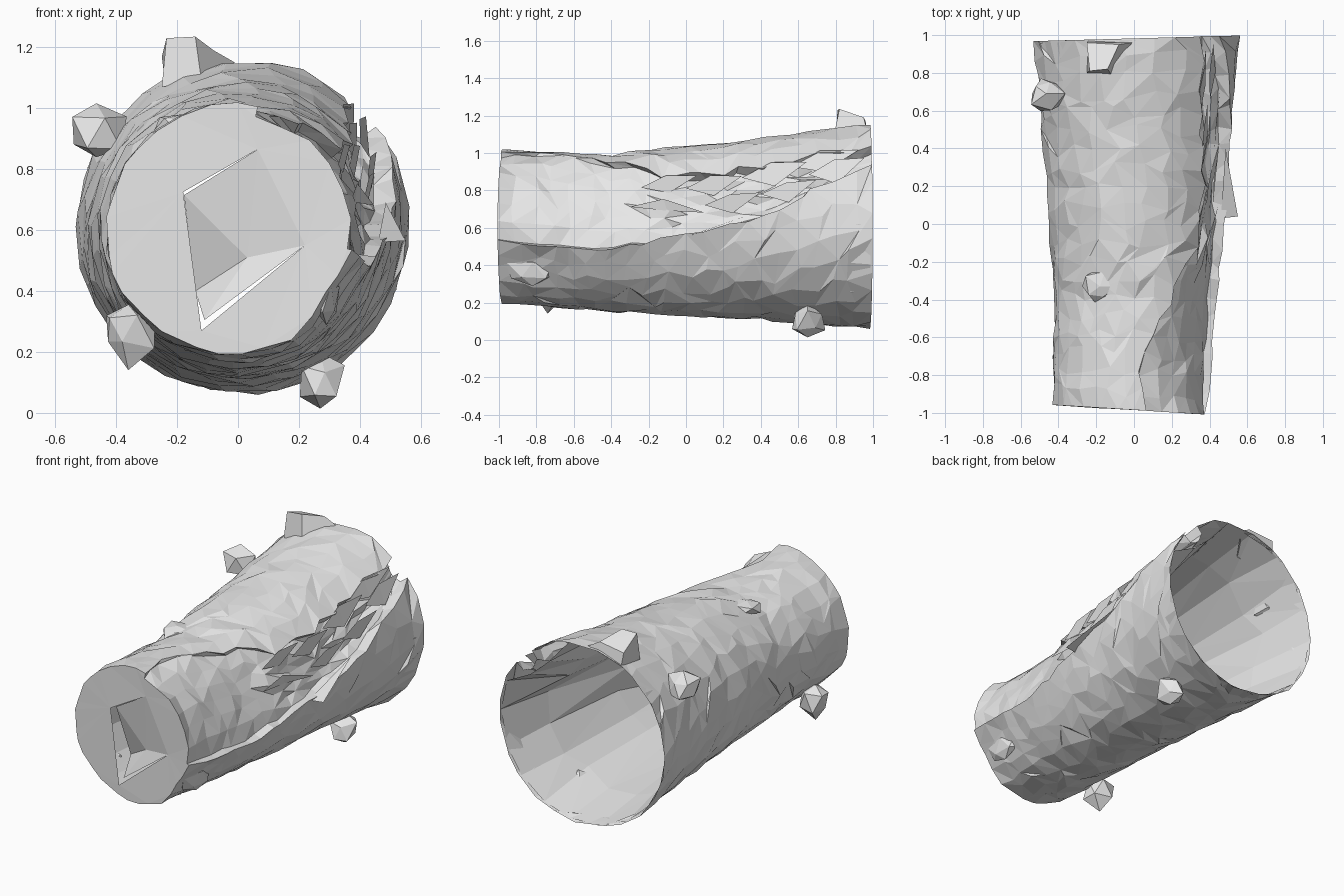
import bpy, bmesh, math, random
from mathutils import Vector

if "Cube" in bpy.data.objects:
    bpy.data.objects.remove(bpy.data.objects["Cube"])

random.seed(7)
grey = bpy.data.materials.new("weathered_grey")
grey.diffuse_color = (0.8, 0.8, 0.8, 1)
grey.use_nodes = True
grey.node_tree.nodes["Principled BSDF"].inputs["Base Color"].default_value = grey.diffuse_color
jit = lambda a: random.uniform(-a, a)


def finish(bm, name):
    me = bpy.data.meshes.new(name)
    bm.to_mesh(me)
    bm.free()
    me.materials.append(grey)
    ob = bpy.data.objects.new(name, me)
    bpy.context.collection.objects.link(ob)
    return ob


def lerp_table(table, y):
    for a, b in zip(table, table[1:]):
        if y <= b[0]:
            t = max(0, (y - a[0]) / (b[0] - a[0]))
            return [p + (q - p) * t for p, q in zip(a[1:], b[1:])]
    return table[-1][1:]


# Trunk: y, centre x, centre z, radius
TRUNK = [(-1, -.02, .605, .412), (-.4, .0, .572, .42), (0, .005, .585, .455),
         (.5, .01, .595, .495), (1, .015, .61, .550)]
# Stripped bark: y, lower angle, upper angle, depth at the edges, depth at the middle
RIP = [(-1, -10, 78, .01, .03), (-.85, -10, 84, .02, .06), (-.5, -11, 68, .02, .085),
       (-.2, -8, 53, .03, .07), (-.1, -6, 40, .04, .06), (.4, 8, 42, .06, .09),
       (.7, 22, 50, .06, .10), (1, 37, 52, .06, .09)]


def on_trunk(y, deg, dr=0.0):
    cx, cz, r = lerp_table(TRUNK, y)
    a = math.radians(deg)
    c = math.cos(a)
    # flattened lower right corner at the front end
    off = abs((deg + 180) % 360 - 180 + 30)
    dr -= .045 * max(0, 1 - off / 30) * max(0, min(1, (-.5 - y) / .5))
    skew = (-.025 * c if y < 0 else .015 * c) * abs(y)
    return Vector((cx + (r + dr) * c, y * .983 + skew, cz + (r + dr) * math.sin(a)))


def skin(bm, rings):
    n = len(rings[0])
    for r0, r1 in zip(rings, rings[1:]):
        for k in range(n):
            j = (k + 1) % n
            a, b, c, d = r0[k], r0[j], r1[j], r1[k]
            tris = ((a, b, c), (a, c, d)) if random.random() < .5 else ((a, b, d), (b, c, d))
            for t in tris:
                bm.faces.new(t)


ROWS, OUTER, INNER = 20, 23, 7
bm = bmesh.new()
rings = []
for i in range(ROWS + 1):
    y0 = -1 + 2 * i / ROWS
    end = i in (0, ROWS)
    lo, hi, d_edge, d_mid = lerp_table(RIP, y0)
    if not end:
        lo, hi = lo + jit(2), hi + jit(4)
    ring = []
    # bark, from the upper lip round the back to the lower lip
    for k in range(OUTER):
        ang = hi + (lo + 360 - hi) * k / (OUTER - 1)
        low_lip = k == OUTER - 1
        if 0 < k < OUTER - 1:
            ang += jit(4)
        y = y0 if end else y0 + jit(.038)
        dr = jit(.008) + (.02 if low_lip and not end else 0)
        ring.append(bm.verts.new(on_trunk(y, ang, dr)))
    # bare wood inside the rip
    for k in range(INNER):
        t = k / (INNER - 1)
        ang = lo + (hi - lo) * t
        y = y0 if end else y0 + jit(.03)
        depth = d_edge + (d_mid - d_edge) * math.sin(math.pi * t)
        if i == 0 and k >= INNER - 2:
            depth = .04
        ring.append(bm.verts.new(on_trunk(y, ang, -depth + jit(.004 if end else .01 + .01 * (y0 > -.2)))))
    rings.append(ring)
skin(bm, rings)
front_ring = [v.co.copy() for v in rings[0]]
finish(bm, "trunk_shell")

# Hollow inside, with broad smooth facets
bm = bmesh.new()
rings = []
for y, gap in [(-.97, .03), (-.45, .025), (.1, .03), (.6, .025), (.99, .004)]:
    lo, hi, d_edge, d_mid = lerp_table(RIP, y)
    ring = []
    for k in range(18):
        ang = -180 + 20 * k + jit(3)
        extra = d_mid + .01 if lo - 12 < ang < hi + 12 else 0
        ring.append(bm.verts.new(on_trunk(y + (jit(.06) if abs(y) < .9 else 0), ang, -gap - extra)))
    rings.append(ring)
skin(bm, rings)
finish(bm, "hollow_lining")

# Front end face with a broken opening
HOLE = [(-.18, .725), (.065, .865), (.22, .55), (-.12, .27)]
bm = bmesh.new()


def front_y(x):
    return -.983 - .04 * x


def loop(points):
    vs = [bm.verts.new(p) for p in points]
    return [bm.edges.new((vs[i], vs[(i + 1) % len(vs)])) for i in range(len(vs))]


edges = loop(front_ring) + loop([(x, front_y(x), z) for x, z in HOLE])
bmesh.ops.triangle_fill(bm, edges=edges, use_beauty=True, normal=(0, -1, 0))
finish(bm, "front_end_face")

# Loose flap of wood hinged on the right of the opening
bm = bmesh.new()
fl = [bm.verts.new((x, front_y(x) + d, z)) for x, z, d in
      [(.065, .865, 0), (.22, .55, 0), (-.11, .305, .03), (-.14, .40, .14),
       (-.177, .715, .05), (.03, .51, .05)]]
for i in range(5):
    bm.faces.new((fl[i], fl[(i + 1) % 5], fl[5]))
finish(bm, "front_flap")


# Knots: faceted lumps with a jagged outline
def knot(name, centre, size, seed):
    random.seed(seed)
    bm = bmesh.new()
    bmesh.ops.create_icosphere(bm, subdivisions=1, radius=1)
    for v in bm.verts:
        s = random.uniform(.7, 1.2)
        v.co = Vector(c + p * s * h for c, p, h in zip(centre, v.co, size))
        v.co.z = max(v.co.z, 0)
    return finish(bm, name)


knot("knot_left_upper", (-.465, .69, .92), (.10, .10, .105), 1)
knot("knot_left_lower", (-.36, -.74, .27), (.10, .08, .11), 2)
knot("knot_bottom", (.27, .65, .10), (.075, .11, .105), 3)
knot("knot_right_front", (.29, -.82, .37), (.05, .15, .10), 4)
knot("knot_top_small", (-.18, -.33, .95), (.09, .09, .04), 5)

# Broken branch stub at the top back
bm = bmesh.new()
base = [bm.verts.new(p) for p in [(-.25, .80, 1.07), (-.12, .79, 1.09), (-.01, .96, 1.15), (-.24, .97, 1.09)]]
tip = [bm.verts.new(p) for p in [(-.235, .81, 1.23), (-.14, .82, 1.235), (-.08, .95, 1.19), (-.25, .96, 1.17)]]
for i in range(4):
    j = (i + 1) % 4
    bm.faces.new((base[i], base[j], tip[j], tip[i]))
bm.faces.new(tip[:3])
bm.faces.new((tip[0], tip[2], tip[3]))
finish(bm, "branch_stub")


# Splinters along the rip, each a thin folded sliver
def splinter(name, y, deg, length, width, lift, turn=0):
    bm = bmesh.new()
    a = bm.verts.new(on_trunk(y, deg, -.03))
    b = bm.verts.new(on_trunk(y + length * .45, deg + width, lift))
    c = bm.verts.new(on_trunk(y + length, deg + turn, lift * .6))
    d = bm.verts.new(on_trunk(y + length * .5, deg - width, -.05))
    bm.faces.new((a, b, d))
    bm.faces.new((b, c, d))
    finish(bm, name)


SPLINTERS = [(-.24, 36, .30, 5, .01, 3), (-.3, 20, .4, 4, -.02, -8),
             (.0, 32, .30, 6, .01, 4), (.1, 18, .3, 6, -.01, 6),
             (.3, 38, .35, 7, .01, 5), (.4, 24, .3, 6, -.01, 6),
             (.55, 45, .38, 6, .01, 3), (.66, 36, .3, 7, .0, 6)]
for i, s in enumerate(SPLINTERS):
    splinter(f"splinter_{i + 1}", *s)

# Long shard standing off the right side
bm = bmesh.new()
bm.faces.new([bm.verts.new(p) for p in [(.485, .40, .69), (.55, .04, .565), (.46, .03, .56)]])
finish(bm, "side_shard")
